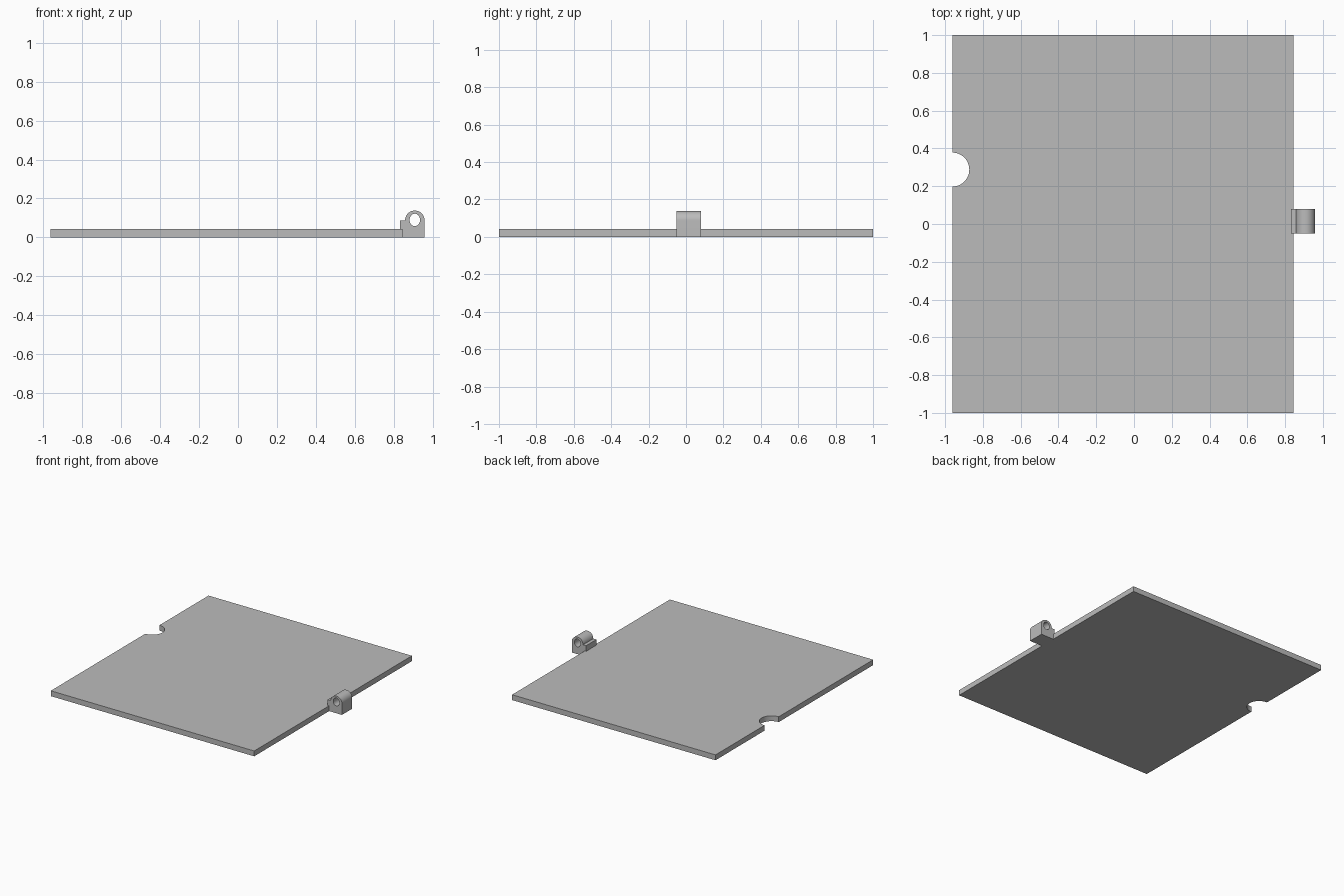
import bpy, bmesh, math
from mathutils import Vector

if "Cube" in bpy.data.objects:
    bpy.data.objects.remove(bpy.data.objects["Cube"])

grey = bpy.data.materials.new("plain_grey")
grey.diffuse_color = (0.5, 0.5, 0.5, 1)
grey.use_nodes = True
grey.node_tree.nodes["Principled BSDF"].inputs["Base Color"].default_value = grey.diffuse_color


def arc(cx, cy, rx, ry, a0, a1, n):
    """Points along an elliptical arc, angles in degrees, both ends included."""
    angles = [math.radians(a0 + (a1 - a0) * i / n) for i in range(n + 1)]
    return [(cx + rx * math.cos(a), cy + ry * math.sin(a)) for a in angles]


def extrude_profile(name, loops, to_3d, offset):
    """Fill an outline (with optional holes) and extrude it into a solid."""
    bm = bmesh.new()
    edges = []
    for loop in loops:
        verts = [bm.verts.new(to_3d(*p)) for p in loop]
        edges += [bm.edges.new((verts[i - 1], verts[i])) for i in range(len(verts))]
    bmesh.ops.triangle_fill(bm, edges=edges, use_beauty=True)
    result = bmesh.ops.extrude_face_region(bm, geom=bm.faces[:], use_keep_orig=True)
    moved = [g for g in result["geom"] if isinstance(g, bmesh.types.BMVert)]
    bmesh.ops.translate(bm, verts=moved, vec=Vector(offset))
    bmesh.ops.recalc_face_normals(bm, faces=bm.faces[:])
    mesh = bpy.data.meshes.new(name)
    bm.to_mesh(mesh)
    bm.free()
    mesh.materials.append(grey)
    obj = bpy.data.objects.new(name, mesh)
    bpy.context.collection.objects.link(obj)
    bpy.ops.object.select_all(action='DESELECT')
    obj.select_set(True)
    bpy.context.view_layer.objects.active = obj
    bpy.ops.object.shade_smooth_by_angle(angle=math.radians(30))
    return obj


# Flat panel with a half-round finger notch in its left edge
notch = arc(-0.962, 0.288, 0.09, 0.09, 90, -90, 24)
panel = [(-0.962, -1), (0.844, -1), (0.844, 1), (-0.962, 1)] + notch
extrude_profile("panel", [panel], lambda x, y: (x, y, 0), (0, 0, 0.043))

# Hinge lug: stepped block with a rounded top, a lip over the panel and a pin hole
lug = [(0.844, 0), (0.958, 0)]
lug += arc(0.908, 0.088, 0.05, 0.05, 0, 180, 24)
lug += [(0.831, 0.088), (0.831, 0.043), (0.844, 0.043)]
pin_hole = arc(0.908, 0.09, 0.027, 0.032, 0, 360, 24)[:-1]
extrude_profile("hinge_lug", [lug, pin_hole], lambda x, z: (x, -0.05, z), (0, 0.13, 0))
